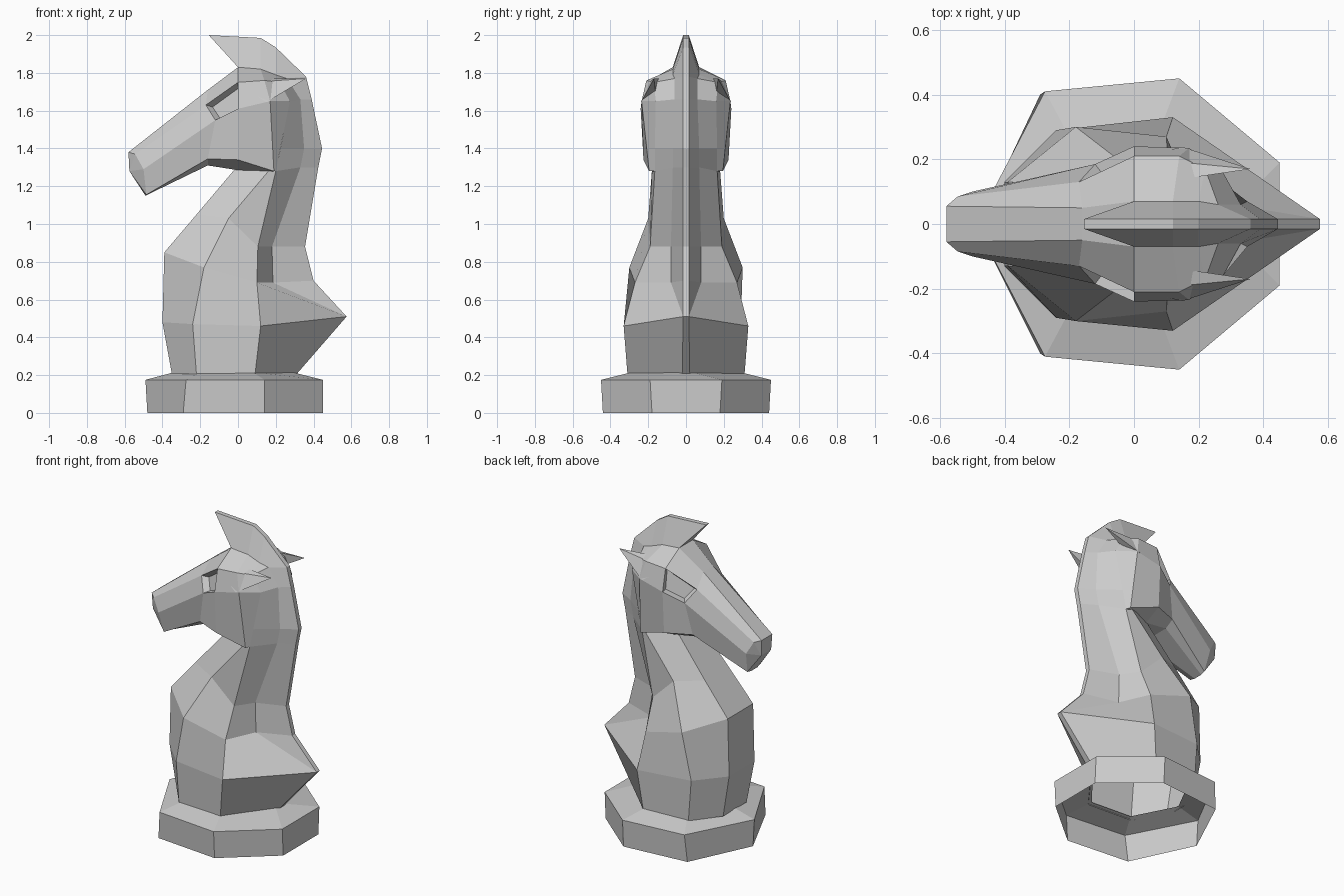
import bpy, bmesh

if "Cube" in bpy.data.objects:
    bpy.data.objects.remove(bpy.data.objects["Cube"])


def mirror_ring(half):
    """Half section (y > 0) followed by its mirror image."""
    return half + [(x, -y, z) for x, y, z in reversed(half)]


def loft(bm, rings, closed=True):
    """Skin the rings with flat faces; coincident points are shared."""
    cache, grid = {}, []

    def vert(p):
        key = tuple(round(c, 4) for c in p)
        if key not in cache:
            cache[key] = bm.verts.new(p)
        return cache[key]

    def face(vs):
        vs = list(dict.fromkeys(vs))
        if len(vs) < 3 or bm.faces.get(vs):
            return None
        return bm.faces.new(vs)

    vr = [[vert(p) for p in r] for r in rings]
    n = len(vr[0])
    for a, b in zip(vr, vr[1:]):
        cols = range(n if closed else n - 1)
        grid.append([face([a[j], a[(j + 1) % n], b[(j + 1) % n], b[j]]) for j in cols])
    return vr, grid, face


def finish(bm, name):
    bmesh.ops.recalc_face_normals(bm, faces=bm.faces[:])
    me = bpy.data.meshes.new(name)
    bm.to_mesh(me)
    bm.free()
    ob = bpy.data.objects.new(name, me)
    bpy.context.collection.objects.link(ob)
    return ob


# Seven-sided hollow base
def base_ring(front, s1, s2, back, z):
    half = [(front, 0), s1, s2, back]
    return [(x, y, z) for x, y in half] + [(x, -y, z) for x, y in reversed(half[1:])]


bm = bmesh.new()
loft(bm, [
    base_ring(-.48, (-.29, .40), (.14, .44), (.45, .18), 0),
    base_ring(-.49, (-.275, .41), (.14, .45), (.45, .19), .175),
    base_ring(-.34, (-.20, .27), (.08, .29), (.29, .03), .215),
])
finish(bm, "base")

# Body and neck: columns are chest, side front, side back, mane root, crest
bm = bmesh.new()
loft(bm, [mirror_ring(h) for h in (
    [(-.35, .12, .205), (-.22, .29, .205), (.09, .31, .205), (.31, .02, .205), (.31, .02, .205)],
    [(-.40, .13, .48), (-.24, .29, .47), (.12, .33, .46), (.575, .015, .51), (.575, .015, .51)],
    [(-.39, .13, .85), (-.18, .30, .77), (.10, .27, .69), (.185, .08, .69), (.40, .015, .70)],
    [(-.22, .12, 1.05), (-.05, .20, 1.03), (.105, .19, .88), (.18, .08, .88), (.355, .015, .88)],
    [(0, .10, 1.31), (.17, .18, 1.29), (.20, .165, 1.28), (.33, .07, 1.30), (.425, .015, 1.30)],
)])
finish(bm, "body")

# Mane: columns are head side, mane root, crest
bm = bmesh.new()
vr, grid, face = loft(bm, [mirror_ring(h) for h in (
    [(.20, .165, 1.28), (.33, .07, 1.30), (.425, .015, 1.30)],
    [(.225, .165, 1.40), (.35, .07, 1.40), (.445, .015, 1.40)],
    [(.275, .16, 1.65), (.33, .06, 1.66), (.39, .015, 1.66)],
    [(.22, .17, 1.75), (.26, .06, 1.77), (.36, .015, 1.78)],
    [(.20, .07, 1.79), (.20, .07, 1.79), (.20, .015, 1.935)],
    [(.12, .07, 1.82), (.12, .07, 1.82), (.12, .015, 1.985)],
    [(0, .07, 1.83), (0, .07, 1.83), (-.155, .015, 2.0)],
)], closed=False)
face(vr[-1])
finish(bm, "mane")

# Head: columns are brow ridge, upper side, eye line, jaw side, jaw bottom
top, tip = (-.58, .055, 1.38), (-.575, .05, 1.28)
bm = bmesh.new()
vr, grid, face = loft(bm, [mirror_ring(h) for h in (
    [top, tip, tip, tip, tip],
    [top, (-.545, .085, 1.37), (-.50, .10, 1.29), (-.485, .065, 1.155), (-.49, .03, 1.15)],
    [(-.16, .05, 1.71), (-.17, .13, 1.63), (-.12, .185, 1.55), (-.16, .16, 1.345), (-.16, .10, 1.31)],
    [(0, .07, 1.83), (0, .21, 1.75), (0, .24, 1.61), (0, .225, 1.34), (0, .11, 1.285)],
    [(.12, .07, 1.82), (.14, .21, 1.76), (.17, .235, 1.65), (.19, .195, 1.28), (.16, .10, 1.275)],
    [(.20, .07, 1.79), (.22, .17, 1.75), (.275, .16, 1.65), (.20, .165, 1.28), (.20, .10, 1.28)],
)])
face(vr[0])
bmesh.ops.recalc_face_normals(bm, faces=bm.faces[:])
# Sunken eye sockets
for f in (grid[2][1], grid[2][7]):
    f.normal_update()
    outward = f.normal.y * f.calc_center_median().y > 0
    bmesh.ops.inset_individual(bm, faces=[f], thickness=.018, depth=-.04 if outward else .04)
finish(bm, "head")

# Swept-back ears
for s, name in ((1, "ear_back"), (-1, "ear_front")):
    bm = bmesh.new()
    ring = [(.0, .205, 1.745), (.15, .238, 1.645), (.22, .16, 1.69), (.19, .145, 1.77)]
    vs = [bm.verts.new((x, s * y, z)) for x, y, z in ring]
    end = bm.verts.new((.36, s * .17, 1.77))
    for i in range(4):
        bm.faces.new((vs[i], vs[(i + 1) % 4], end))
    bm.faces.new(vs)
    finish(bm, name)
